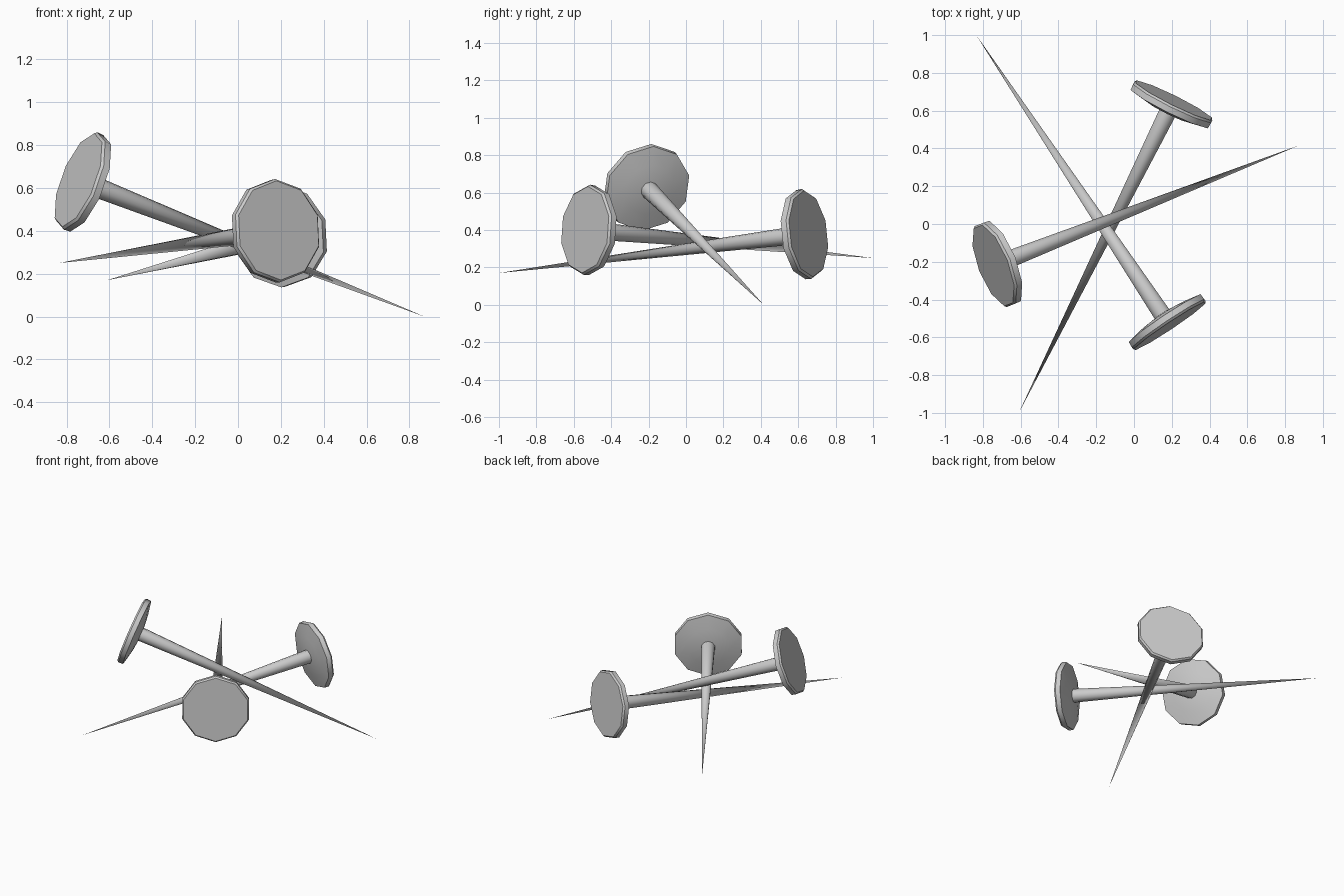
import bpy, bmesh, math
from mathutils import Vector

if "Cube" in bpy.data.objects:
    bpy.data.objects.remove(bpy.data.objects["Cube"])

SIDES = 10


def lathe(bm, profile):
    """Spin (height, radius) points round z; a zero radius closes to a point."""
    rings = []
    for h, r in profile:
        if r == 0:
            rings.append([bm.verts.new((0, 0, h))])
        else:
            rings.append([bm.verts.new((r * math.sin(2 * math.pi * i / SIDES),
                                        r * math.cos(2 * math.pi * i / SIDES), h))
                          for i in range(SIDES)])
    for a, b in zip(rings, rings[1:]):
        for i in range(SIDES):
            j = (i + 1) % SIDES
            if len(b) == 1:
                bm.faces.new((a[i], a[j], b[0]))
            else:
                bm.faces.new((a[i], a[j], b[j], b[i]))
    bm.faces.new(rings[0])  # flat outer face


def nail_part(name, profile, head, tip):
    """Local z runs from the head's outer face to the tip, local y faces up."""
    bm = bmesh.new()
    lathe(bm, profile)
    bmesh.ops.recalc_face_normals(bm, faces=bm.faces)
    mesh = bpy.data.meshes.new(name)
    bm.to_mesh(mesh)
    bm.free()
    obj = bpy.data.objects.new(name, mesh)
    bpy.context.collection.objects.link(obj)
    obj.location = head
    obj.rotation_mode = 'QUATERNION'
    obj.rotation_quaternion = (tip - head).to_track_quat('Z', 'Y')
    bpy.ops.object.select_all(action='DESELECT')
    obj.select_set(True)
    bpy.context.view_layer.objects.active = obj
    bpy.ops.object.shade_smooth_by_angle(angle=math.radians(37))


# centre of head's outer face, tip
nails = {
    "left": ((-0.745, -0.22, 0.637), (0.87, 0.415, 0.0)),
    "front": ((0.19, -0.54, 0.402), (-0.835, 1.0, 0.25)),
    "back": ((0.21, 0.655, 0.38), (-0.61, -1.0, 0.17)),
}

for side, (head, tip) in nails.items():
    head, tip = Vector(head), Vector(tip)
    length = (tip - head).length
    # wide head: flat outside, bevelled rim, shallow cone underneath
    nail_part(side + "_nail_head",
              [(0, 0.232), (0.012, 0.242), (0.045, 0.24), (0.065, 0.14), (0.075, 0.05), (0.075, 0)],
              head, tip)
    # tapering shaft
    nail_part(side + "_nail_shaft", [(0.06, 0.049), (length, 0)], head, tip)
